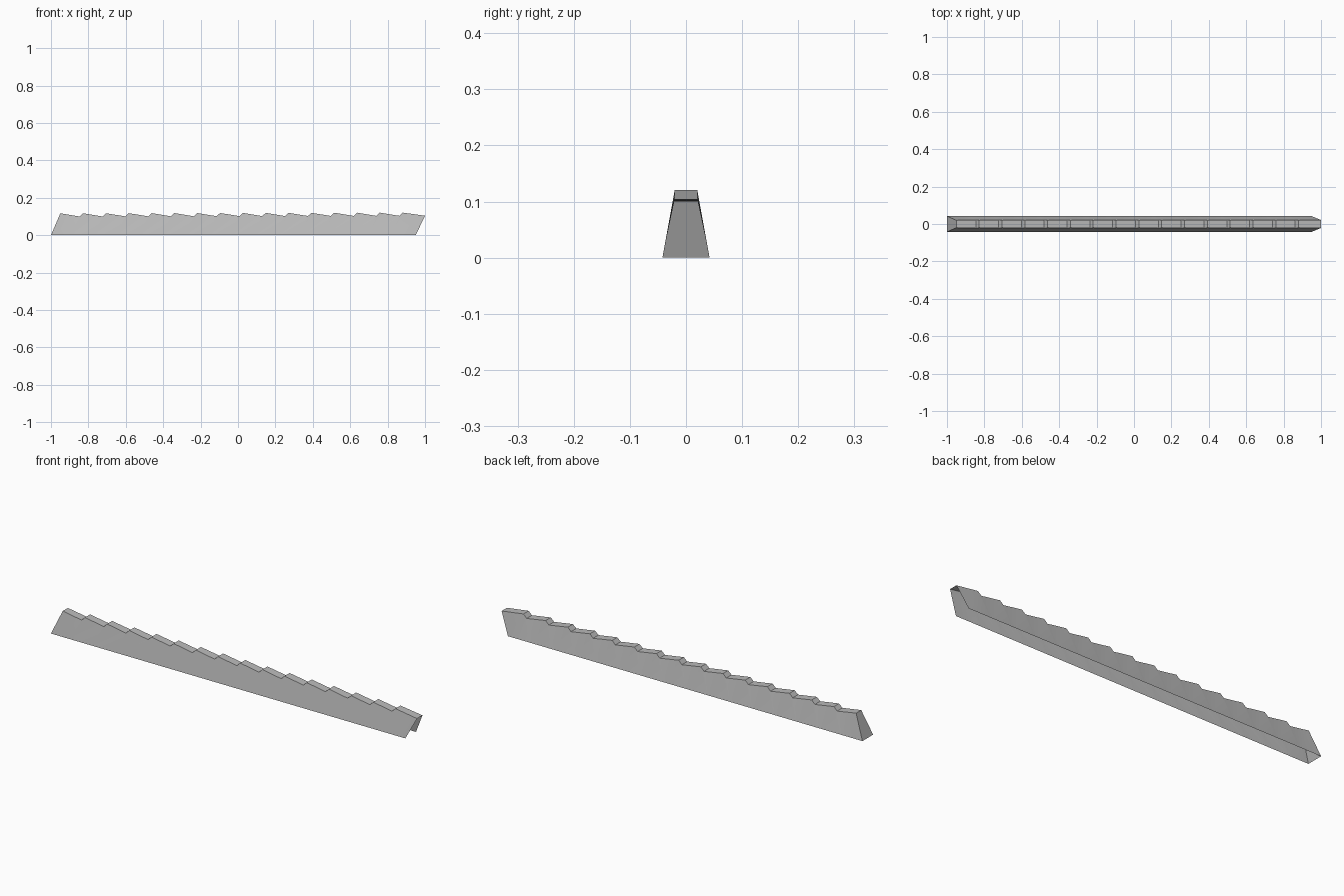
import bpy
import bmesh
import math

cube = bpy.data.objects.get("Cube")
if cube:
    bpy.data.objects.remove(cube)

# Plain grey clay
clay = bpy.data.materials.new("grey_clay")
clay.use_nodes = True
grey = (0.5, 0.5, 0.5, 1)
clay.diffuse_color = grey
clay.node_tree.nodes["Principled BSDF"].inputs["Base Color"].default_value = grey

TILES = 16
PITCH = 0.122
START = -0.95
LEAN = 0.05          # the tiles lean forward along the ridge
STEP = 0.018         # length of the riser between two tiles
HALF_BASE = 0.042

bm = bmesh.new()


def ring(x, z, half_top):
    """Leaning trapezoid section, open at the bottom."""
    points = ((x - LEAN, -HALF_BASE, 0), (x, -half_top, z),
              (x, half_top, z), (x - LEAN, HALF_BASE, 0))
    return [bm.verts.new(p) for p in points]


# Each tile has a high front ring and a low back ring
rings = []
for i in range(TILES):
    peak = START + i * PITCH
    rise = 0.004 * i / (TILES - 1)
    last = i == TILES - 1
    valley = 1.0 if last else peak + PITCH - STEP
    rings.append(ring(peak, 0.117 + rise, 0.02))
    rings.append(ring(valley, 0.1 + rise, 0.021))

# Skin the two sides and the stepped top
for a, b in zip(rings, rings[1:]):
    for k in range(3):
        bm.faces.new((a[k], b[k], b[k + 1], a[k + 1]))

# Closed slanted end; the other end and the underside stay open
bm.faces.new(rings[0])

# Make the shell face outward
bmesh.ops.recalc_face_normals(bm, faces=bm.faces[:])
bm.faces.ensure_lookup_table()
if bm.faces[0].normal.y > 0:
    bmesh.ops.reverse_faces(bm, faces=bm.faces[:])

mesh = bpy.data.meshes.new("roof_ridge")
bm.to_mesh(mesh)
bm.free()
mesh.materials.append(clay)
ridge = bpy.data.objects.new("roof_ridge", mesh)
bpy.context.collection.objects.link(ridge)

# Soft sides with crisp steps
bpy.ops.object.select_all(action="DESELECT")
ridge.select_set(True)
bpy.context.view_layer.objects.active = ridge
bpy.ops.object.shade_smooth_by_angle(angle=math.radians(20))
